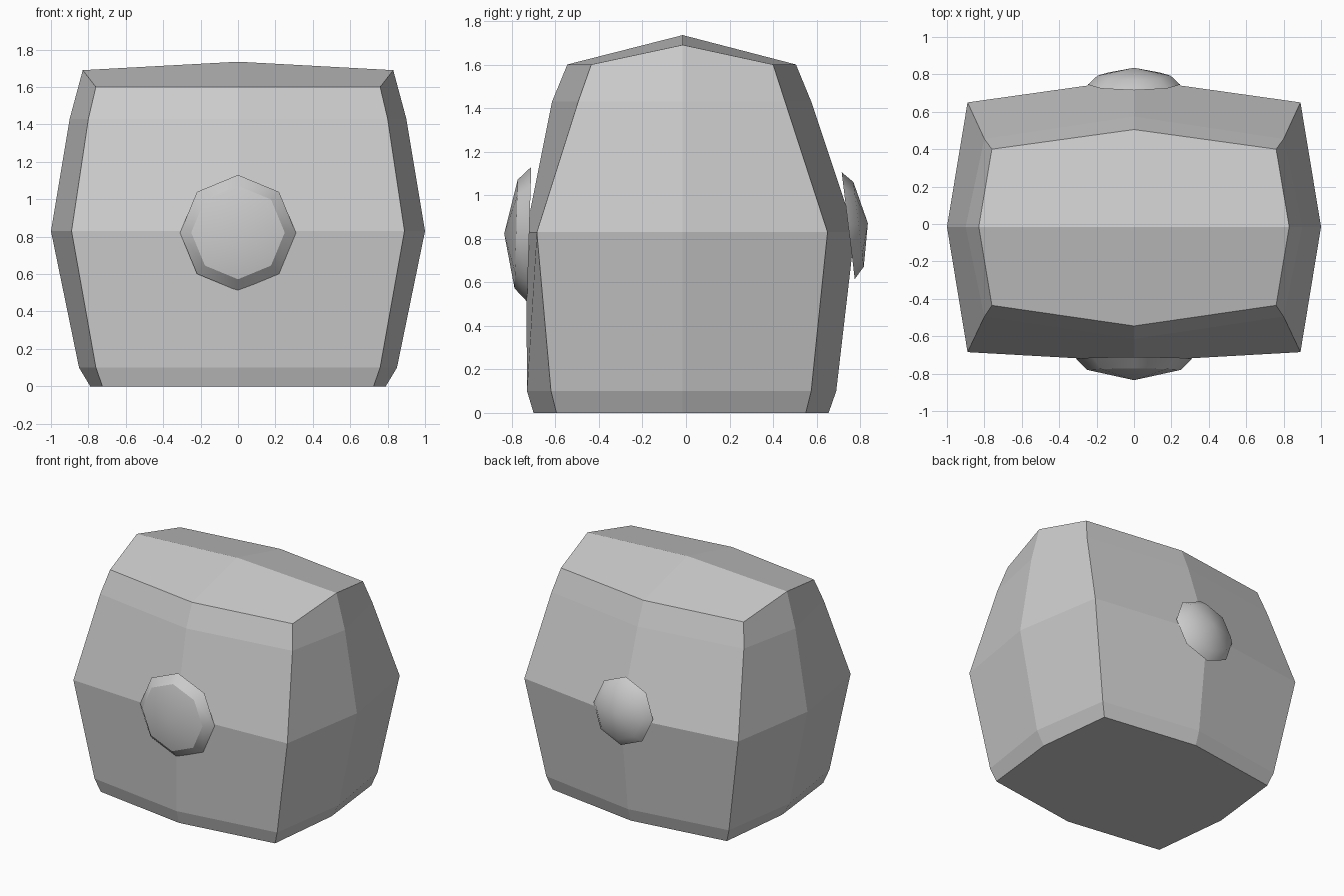
import bpy
import bmesh
import math
from mathutils import Matrix, Vector

cube = bpy.data.objects.get("Cube")
if cube:
    bpy.data.objects.remove(cube, do_unlink=True)

# Single grey material
grey = bpy.data.materials.new("light_grey")
grey.use_nodes = True
grey.diffuse_color = (0.6, 0.6, 0.6, 1)
grey.node_tree.nodes["Principled BSDF"].inputs["Base Color"].default_value = (0.6, 0.6, 0.6, 1)


def finish(bm, name):
    bmesh.ops.recalc_face_normals(bm, faces=bm.faces)
    mesh = bpy.data.meshes.new(name)
    bm.to_mesh(mesh)
    bm.free()
    mesh.materials.append(grey)
    obj = bpy.data.objects.new(name, mesh)
    bpy.context.collection.objects.link(obj)
    return obj


def bridge(bm, lower, upper):
    n = len(lower)
    for i in range(n):
        j = (i + 1) % n
        bm.faces.new((lower[i], lower[j], upper[j], upper[i]))


# Body: stacked eight-point rings
# (z, side z, corner x, side x, front corner y, back corner y, front mid y, back mid y)
LEVELS = [
    (0.00, 0.00, 0.725, 0.79, -0.595, 0.55, -0.70, 0.655),
    (0.10, 0.10, 0.760, 0.85, -0.62, 0.575, -0.73, 0.69),
    (0.83, 0.83, 0.890, 1.00, -0.685, 0.65, -0.735, 0.775),
    (1.43, 1.43, 0.800, 0.90, -0.495, 0.455, -0.615, 0.575),
    (1.60, 1.69, 0.760, 0.83, -0.435, 0.40, -0.545, 0.505),
]
MID_Y = -0.015
bm = bmesh.new()
rings = []
for z, sz, cx, sx, fc, bc, fm, bk in LEVELS:
    points = [(0, fm, z), (cx, fc, z), (sx, MID_Y, sz), (cx, bc, z),
              (0, bk, z), (-cx, bc, z), (-sx, MID_Y, sz), (-cx, fc, z)]
    rings.append([bm.verts.new(p) for p in points])
for lower, upper in zip(rings, rings[1:]):
    bridge(bm, lower, upper)
bm.faces.new(rings[0])
# Four quads form the peaked lid
peak = bm.verts.new((0, MID_Y, 1.735))
top = rings[-1]
for i in (0, 2, 4, 6):
    bm.faces.new((top[i], top[i + 1], top[(i + 2) % 8], peak))
finish(bm, "body")


# Knobs: octagonal domes facing outward
def knob(name, centre, normal, rim, inner, bevel, height, crisp):
    bm = bmesh.new()
    loops = []
    for r, h in ((rim, 0), (inner, bevel)):
        loops.append([bm.verts.new((r * math.cos(i * math.pi / 4),
                                    r * math.sin(i * math.pi / 4), h)) for i in range(8)])
    bridge(bm, *loops)
    apex = bm.verts.new((0, 0, height))
    for i in range(8):
        bm.faces.new((loops[1][i], loops[1][(i + 1) % 8], apex))
    base = bm.faces.new(loops[0])
    for f in bm.faces:
        f.smooth = True
    for e in base.edges:
        e.smooth = False
    if crisp:
        for i in range(8):
            bm.edges.get((loops[1][i], loops[1][(i + 1) % 8])).smooth = False
    turn = Vector(normal).to_track_quat('Z', 'Y').to_matrix().to_4x4()
    bm.transform(Matrix.Translation(centre) @ turn)
    finish(bm, name)


knob("front_knob", (0, -0.72, 0.82), (0, -1, 0.03), 0.31, 0.25, 0.06, 0.115, True)
knob("back_knob", (0, 0.745, 0.86), (0, 0.49, 0.06), 0.247, 0.196, 0.048, 0.091, False)
